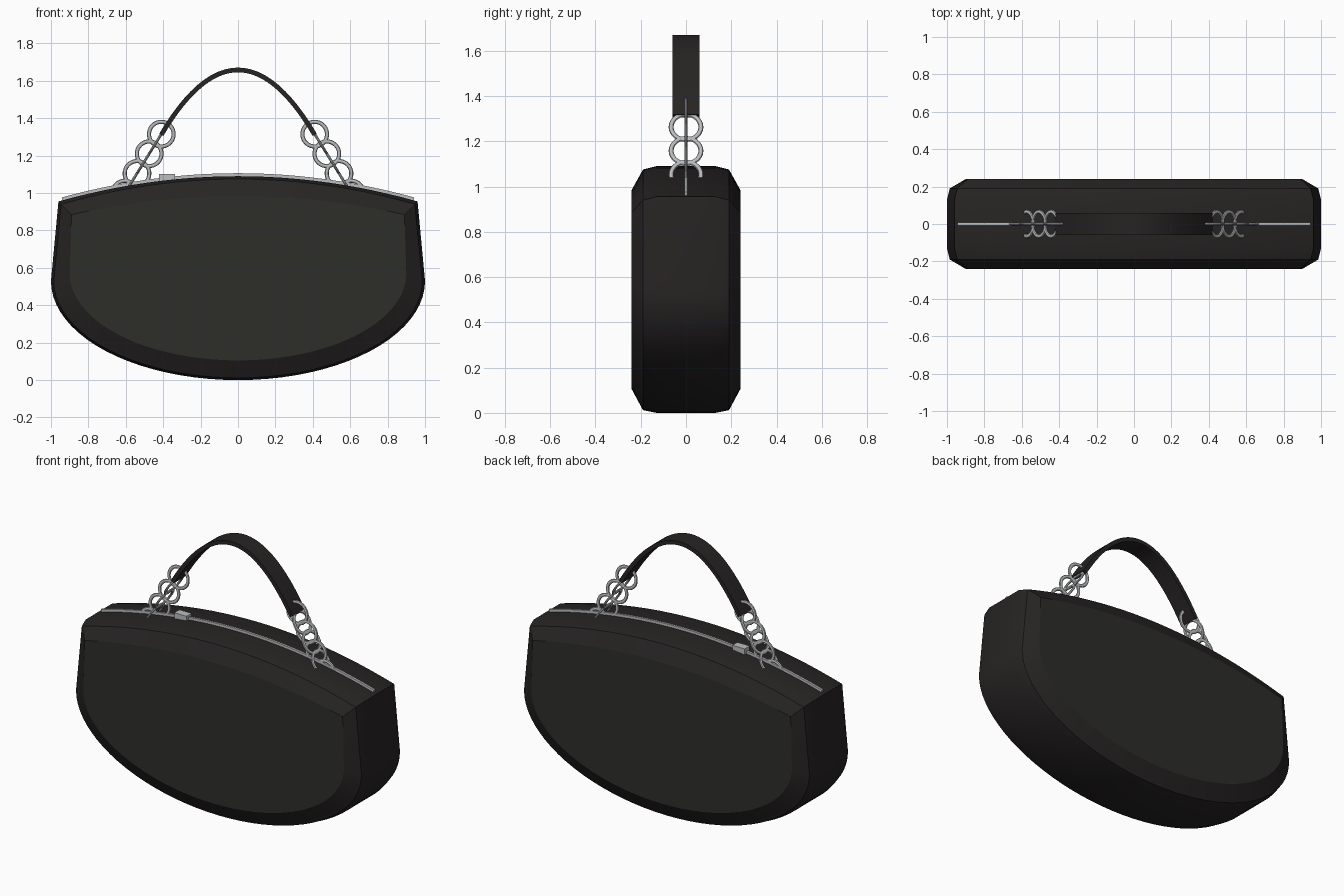
import bpy, bmesh, math
from mathutils import Vector, Matrix

if "Cube" in bpy.data.objects:
    bpy.data.objects.remove(bpy.data.objects["Cube"])


def material(name, rgb):
    m = bpy.data.materials.new(name)
    m.diffuse_color = (*rgb, 1)
    m.use_nodes = True
    m.node_tree.nodes["Principled BSDF"].inputs["Base Color"].default_value = m.diffuse_color
    return m


trim_mat = material("dark_leather", (0.020, 0.017, 0.017))
panel_mat = material("panel_leather", (0.026, 0.027, 0.023))
metal_mat = material("steel", (0.5, 0.51, 0.52))


def finish(bm, name, *mats):
    bmesh.ops.recalc_face_normals(bm, faces=bm.faces)
    mesh = bpy.data.meshes.new(name)
    bm.to_mesh(mesh)
    bm.free()
    ob = bpy.data.objects.new(name, mesh)
    bpy.context.collection.objects.link(ob)
    for m in mats:
        mesh.materials.append(m)
    bpy.ops.object.select_all(action='DESELECT')
    ob.select_set(True)
    bpy.context.view_layer.objects.active = ob
    bpy.ops.object.shade_smooth_by_angle(angle=math.radians(25))
    return ob


def top_z(x):
    return 1.09 - 0.135 * (x / 0.96) ** 2


def outline(top_w, corner_z, peak_z, side_w, side_z, base_z):
    """Bag silhouette: arched top, straight sides, half-ellipse bottom."""
    pts = []
    for i in range(25):
        t = -1 + i / 12
        pts.append((top_w * t, peak_z - (peak_z - corner_z) * t * t))
    for i in range(41):
        a = math.pi * i / 40
        pts.append((side_w * math.cos(a), side_z - (side_z - base_z) * math.sin(a)))
    return pts


# Body: silhouette loops stacked through the depth, narrowing to flat panels
outer = outline(0.96, 0.955, 1.09, 1.0, 0.53, 0.0)
edge = outline(0.945, 0.94, 1.075, 0.985, 0.53, 0.012)
inner = outline(0.89, 0.885, 0.985, 0.90, 0.57, 0.105)
bm = bmesh.new()
loops = [[bm.verts.new((x, y, z)) for x, z in prof] for y, prof in
         ((-0.24, inner), (-0.19, edge), (-0.13, outer),
          (0.13, outer), (0.19, edge), (0.24, inner))]
n = len(outer)
for a, b in zip(loops, loops[1:]):
    for i in range(n):
        j = (i + 1) % n
        bm.faces.new((a[i], a[j], b[j], b[i]))
for end in (loops[0], loops[-1]):
    bm.faces.new(end).material_index = 1
finish(bm, "bag_body", trim_mat, panel_mat)


def ribbon(name, path, half_width, thickness, mat):
    """Rectangular band swept along a path in the x-z plane."""
    bm = bmesh.new()
    rows = []
    for i, (x, z) in enumerate(path):
        p, q = path[max(i - 1, 0)], path[min(i + 1, len(path) - 1)]
        d = Vector((q[0] - p[0], q[1] - p[1])).normalized() * thickness / 2
        rows.append([bm.verts.new((x - s * d.y, w * half_width, z + s * d.x))
                     for s, w in ((-1, -1), (-1, 1), (1, 1), (1, -1))])
    for a, b in zip(rows, rows[1:]):
        for i in range(4):
            j = (i + 1) % 4
            bm.faces.new((a[i], a[j], b[j], b[i]))
    bm.faces.new(rows[0])
    bm.faces.new(rows[-1])
    return finish(bm, name, mat)


# Handle strap and zip strip
xs = [-1 + i / 20 for i in range(41)]
ribbon("handle_strap", [(0.41 * t, 1.658 - 2.06 * (0.41 * t) ** 2) for t in xs],
       0.06, 0.025, trim_mat)
ribbon("zip_strip", [(0.94 * t, top_z(0.94 * t) + 0.006) for t in xs],
       0.007, 0.02, metal_mat)

# Zip pull
bm = bmesh.new()
bmesh.ops.create_cube(bm, size=1, matrix=Matrix.Translation((-0.38, 0, 1.083))
                      @ Matrix.Diagonal((0.085, 0.05, 0.036, 1)))
finish(bm, "zip_pull", metal_mat)


def ring(name, centre, along, normal, major=0.066, minor=0.011, flat=0.65):
    """Slightly flattened ring lying in the plane across 'normal'."""
    bm = bmesh.new()
    side = normal.cross(along)
    seg, sub = 28, 8
    grid = []
    for i in range(seg):
        a = 2 * math.pi * i / seg
        radial = along * math.cos(a) + side * math.sin(a)
        grid.append([bm.verts.new(centre + radial * (major + minor * math.cos(b))
                                  + normal * minor * flat * math.sin(b))
                     for b in (2 * math.pi * k / sub for k in range(sub))])
    for i in range(seg):
        for k in range(sub):
            a, b, m = grid[i], grid[(i + 1) % seg], (k + 1) % sub
            bm.faces.new((a[k], b[k], b[m], a[m]))
    finish(bm, name, metal_mat)


# Chains: alternate rings face front and sideways
for s, label in ((-1, "left"), (1, "right")):
    start, stop = Vector((0.41 * s, 0, 1.315)), Vector((0.605 * s, 0, 1.0))
    along = (stop - start).normalized()
    front = Vector((0, 1, 0))
    for i in range(7):
        normal = front if i % 2 == 0 else along.cross(front)
        ring(f"chain_ring_{label}_{i + 1}", start.lerp(stop, i / 6), along, normal)
